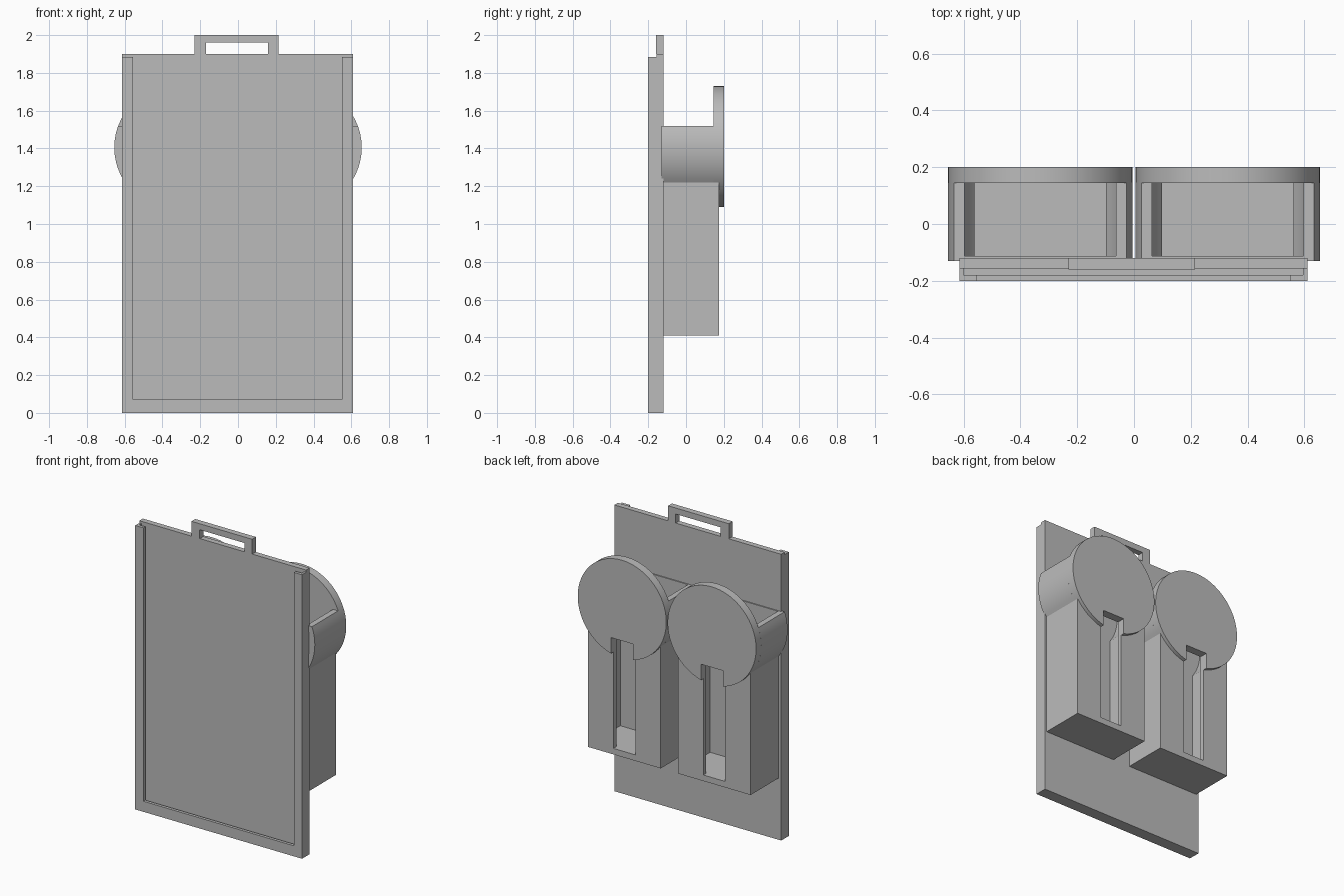
import bpy, bmesh
from math import sin, cos, asin, pi

cube = bpy.data.objects.get("Cube")
if cube:
    bpy.data.objects.remove(cube, do_unlink=True)

grey = bpy.data.materials.new("light grey plastic")
grey.use_nodes = True
colour = (0.5, 0.5, 0.5, 1)
grey.diffuse_color = colour
grey.node_tree.nodes["Principled BSDF"].inputs["Base Color"].default_value = colour


def prism(name, outline, axis, lo, hi):
    """Extrude a closed outline along y (outline in x, z) or z (outline in x, y)."""
    bm = bmesh.new()
    place = (lambda a, b, t: (a, t, b)) if axis == "y" else (lambda a, b, t: (a, b, t))
    face = bm.faces.new([bm.verts.new(place(a, b, lo)) for a, b in outline])
    moved = bmesh.ops.extrude_face_region(bm, geom=[face])["geom"]
    shift = place(0, 0, hi - lo)
    bmesh.ops.translate(bm, vec=shift, verts=[g for g in moved if isinstance(g, bmesh.types.BMVert)])
    bmesh.ops.recalc_face_normals(bm, faces=bm.faces)
    mesh = bpy.data.meshes.new(name)
    bm.to_mesh(mesh)
    bm.free()
    mesh.materials.append(grey)
    obj = bpy.data.objects.new(name, mesh)
    bpy.context.collection.objects.link(obj)
    bpy.ops.object.select_all(action="DESELECT")
    obj.select_set(True)
    bpy.context.view_layer.objects.active = obj
    bpy.ops.object.shade_smooth_by_angle(angle=0.5)
    return obj


def rect(x0, x1, b0, b1):
    return [(x0, b0), (x1, b0), (x1, b1), (x0, b1)]


def arc(cx, cz, r, start, end, steps):
    angles = [start + (end - start) * i / steps for i in range(steps + 1)]
    return [(cx + r * cos(a), cz + r * sin(a)) for a in angles]


# Panel: back plate, side rails with an undercut slot, bottom rail
L, R = -0.615, 0.61
PLATE, SLOT, FRONT = -0.157, -0.18, -0.2
prism("back_plate", rect(L, R, PLATE, -0.12), "z", 0, 1.9)
for name, edge, d in (("right_rail", L, 1), ("left_rail", R, -1)):
    profile = [(edge, PLATE), (edge, FRONT), (edge + d * 0.06, FRONT),
               (edge + d * 0.06, SLOT), (edge + d * 0.015, SLOT), (edge + d * 0.015, PLATE)]
    prism(name, profile, "z", 0, 1.885)
prism("bottom_lip", rect(L + 0.06, R - 0.06, 0, 0.07), "y", FRONT, SLOT)
prism("bottom_rail", rect(L + 0.015, R - 0.015, 0, 0.025), "y", SLOT, PLATE)

# Carrying handle
prism("handle", [(-0.23, 1.9), (-0.23, 2), (0.215, 2), (0.215, 1.9),
                 (0.16, 1.9), (0.16, 1.96), (-0.17, 1.96), (-0.17, 1.9)], "y", -0.16, -0.12)

# Two dispensers on the back
RAD, INNER, CZ = 0.325, 0.29, 1.405      # drum radii and height
HALF, IN_HALF = 0.267, 0.232             # box half widths
BASE, FLOOR, RIM = 0.41, 0.45, 1.52
SLOT_HALF, SLOT_TOP = 0.08, 1.195


def cup(cx, r, half, base):
    """Right-hand rim, down the drum and round the box, up to the left-hand rim."""
    top = asin((RIM - CZ) / r)
    low = -(pi / 2 - asin(half / r))
    side = arc(0, CZ, r, top, low, 14) + [(half, base)]
    return [(cx + x, z) for x, z in side] + [(cx - x, z) for x, z in reversed(side)]


for side, cx in (("right", -0.33), ("left", 0.33)):
    outer = cup(cx, RAD, HALF, BASE)
    inner = cup(cx, INNER, IN_HALF, FLOOR)
    prism(side + "_dispenser_walls", outer + inner[::-1], "y", -0.13, 0.146)
    prism(side + "_dispenser_inner_plate", outer, "y", -0.129, -0.113)

    # Outer box wall with the tall viewing slot
    a, b = cx - SLOT_HALF, cx + SLOT_HALF
    wall = [(cx - HALF, BASE), (cx + HALF, BASE), (cx + HALF, 1.22), (b, 1.22),
            (b, FLOOR), (a, FLOOR), (a, 1.22), (cx - HALF, 1.22)]
    prism(side + "_box_wall", wall, "y", 0.146, 0.175)

    # Round cover with the slot notched into its lower edge
    gap = asin(SLOT_HALF / RAD)
    disc = arc(cx, CZ, RAD, -pi / 2 + gap, 1.5 * pi - gap, 64)
    prism(side + "_round_cover", disc + [(a, SLOT_TOP), (b, SLOT_TOP)], "y", 0.145, 0.2)
